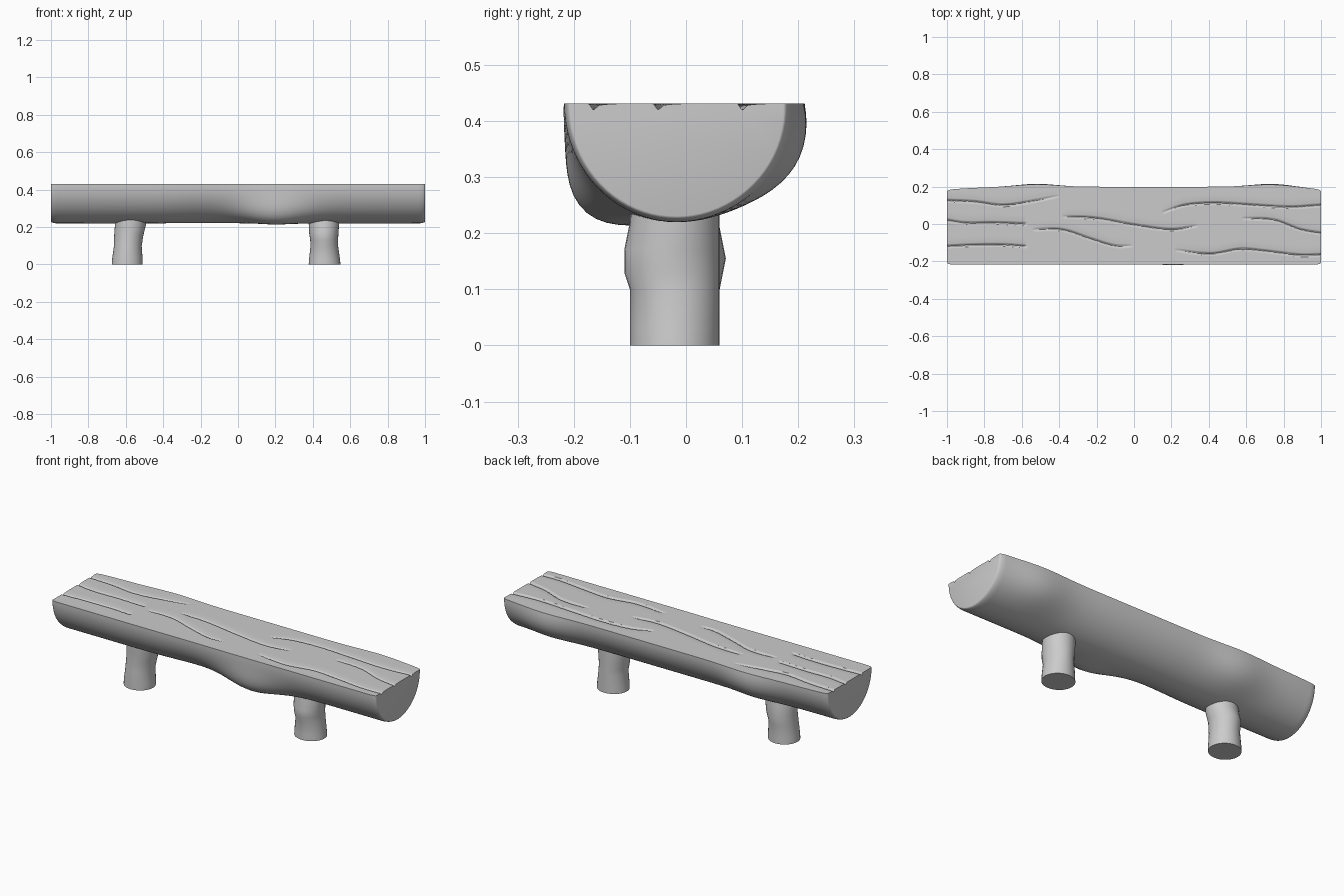
import bpy, bmesh, math

if "Cube" in bpy.data.objects:
    bpy.data.objects.remove(bpy.data.objects["Cube"])

TOP, DEPTH, YC, HALF = 0.431, 0.211, -0.017, 0.2

# Grain cracks on the seat: (taper length, path points in x, y)
CRACKS = [
    (0.25, [(-1, .125), (-.85, .118), (-.7, .10), (-.55, .12), (-.4, .15)]),
    (0.01, [(-1, .02), (-.9, .005), (-.75, .006), (-.575, 0)]),
    (0.01, [(-1, -.12), (-.85, -.113), (-.7, -.112), (-.575, -.12)]),
    (0.12, [(-.38, .04), (-.2, .03), (.0, -.005), (.2, -.03), (.34, -.01)]),
    (0.12, [(-.54, -.03), (-.38, -.032), (-.23, -.08), (-.1, -.118), (-.01, -.117)]),
    (0.12, [(.15, .06), (.27, .1), (.43, .112), (.62, .102), (.83, .09), (1, .1)]),
    (0.12, [(.58, .03), (.75, .02), (.89, -.03), (1, -.05)]),
    (0.15, [(.22, -.14), (.41, -.16), (.57, -.135), (.7, -.145), (.89, -.167), (1, -.165)]),
]


def gauss(v, centre, width):
    return math.exp(-((v - centre) / width) ** 2)


def path_y(pts, x):
    """Smooth (Hermite) interpolation of y along x."""
    def slope(i):
        a, b = pts[max(i - 1, 0)], pts[min(i + 1, len(pts) - 1)]
        return (b[1] - a[1]) / (b[0] - a[0])
    for i in range(len(pts) - 1):
        (x0, y0), (x1, y1) = pts[i], pts[i + 1]
        if x <= x1:
            h = x1 - x0
            t = (x - x0) / h
            return ((2*t**3 - 3*t*t + 1) * y0 + (t**3 - 2*t*t + t) * h * slope(i)
                    + (3*t*t - 2*t**3) * y1 + (t**3 - t*t) * h * slope(i + 1))
    return pts[-1][1]


def cracks_at(x):
    """Crack centre y and depth at one station."""
    found = []
    for taper, pts in CRACKS:
        x0, x1 = pts[0][0], pts[-1][0]
        if x0 <= x <= x1:
            k = 1.0
            if x0 > -.99:
                k = min(k, (x - x0) / taper)
            if x1 < .99:
                k = min(k, (x1 - x) / taper)
            found.append((path_y(pts, x), 0.012 * math.sqrt(max(k, 0))))
    return found


def loft(name, rings):
    bm = bmesh.new()
    loops = [[bm.verts.new(p) for p in ring] for ring in rings]
    n = len(loops[0])
    for a, b in zip(loops, loops[1:]):
        for i in range(n):
            j = (i + 1) % n
            bm.faces.new((a[i], a[j], b[j], b[i]))
    bm.faces.new(loops[0])
    bm.faces.new(loops[-1])
    bmesh.ops.recalc_face_normals(bm, faces=bm.faces)
    mesh = bpy.data.meshes.new(name)
    bm.to_mesh(mesh)
    bm.free()
    ob = bpy.data.objects.new(name, mesh)
    bpy.context.collection.objects.link(ob)
    bpy.ops.object.select_all(action='DESELECT')
    ob.select_set(True)
    bpy.context.view_layer.objects.active = ob
    bpy.ops.object.shade_smooth_by_angle(angle=math.radians(50))
    return ob


def log_ring(x, under=40, across=130):
    # Underside: half ellipse with knots and swellings, softened at the ends
    u = max(0, (abs(x) - .965) / .035)
    scale = 1 - .05 * (1 - math.sqrt(max(0, 1 - u * u)))
    mid = 1 - abs(x) ** 6
    ring = []
    for k in range(under + 1):
        t = math.pi * k / under
        back = gauss(t, .42, .5) * (.026 * gauss(x, -.52, .16) + .028 * gauss(x, .74, .17))
        belly = .046 * gauss(t, 2.3, .42) * gauss(x, .2, .19)
        dent = -.008 * gauss(t, 2.2, .6) * gauss(x, -.15, .2)
        edge = .016 * mid * gauss(t, 0, .7)
        grow = back + belly + dent + edge
        y = YC + ((HALF + grow) * math.cos(t)) * scale
        z = TOP - ((DEPTH + grow) * math.sin(t)) * scale
        ring.append((x, y, z))
    # Flat seat from front edge to back edge, with cracks pressed in
    y0, y1 = ring[-1][1], ring[0][1]
    here = cracks_at(x)
    for k in range(1, across):
        y = y0 + (y1 - y0) * k / across
        dip = 0
        for cy, d in here:
            # steep on the front side, soft shoulder at the back
            s = (y - cy) / (.008 if y < cy else .013)
            dip = max(dip, d * max(0, 1 - abs(s)))
            if y > cy:
                dip = max(dip, .25 * d * gauss(y, cy, .025))
        ring.append((x, y, TOP - dip))
    return ring


# Half-log seat
end = [1 - .035 * (1 - math.sin(math.pi / 2 * i / 8)) for i in range(8, -1, -1)]
body = [-.96 + 1.92 * i / 320 for i in range(321)]
stations = [-e for e in end] + body + end[::-1]
loft("half_log_seat", [log_ring(x) for x in stations])


# Legs: rows of (z, x min, x max, y min, y max)
LEGS = {
    "left_leg": [(0, -.675, -.51, -.1, .06), (.03, -.673, -.51, -.1, .06),
                 (.1, -.663, -.515, -.098, .06), (.155, -.662, -.506, -.094, .071),
                 (.21, -.658, -.493, -.098, .06), (.26, -.655, -.49, -.098, .06)],
    "right_leg": [(0, .378, .548, -.1, .06), (.03, .38, .545, -.1, .06),
                  (.1, .388, .535, -.1, .06), (.13, .386, .535, -.11, .06),
                  (.17, .38, .537, -.11, .06), (.22, .378, .541, -.1, .06),
                  (.26, .378, .541, -.098, .06)],
}
for name, rows in LEGS.items():
    rings = []
    for z, xa, xb, ya, yb in rows:
        rings.append([((xa + xb) / 2 + (xb - xa) / 2 * math.cos(a),
                       (ya + yb) / 2 + (yb - ya) / 2 * math.sin(a), z)
                      for a in (2 * math.pi * i / 32 for i in range(32))])
    loft(name, rings)
